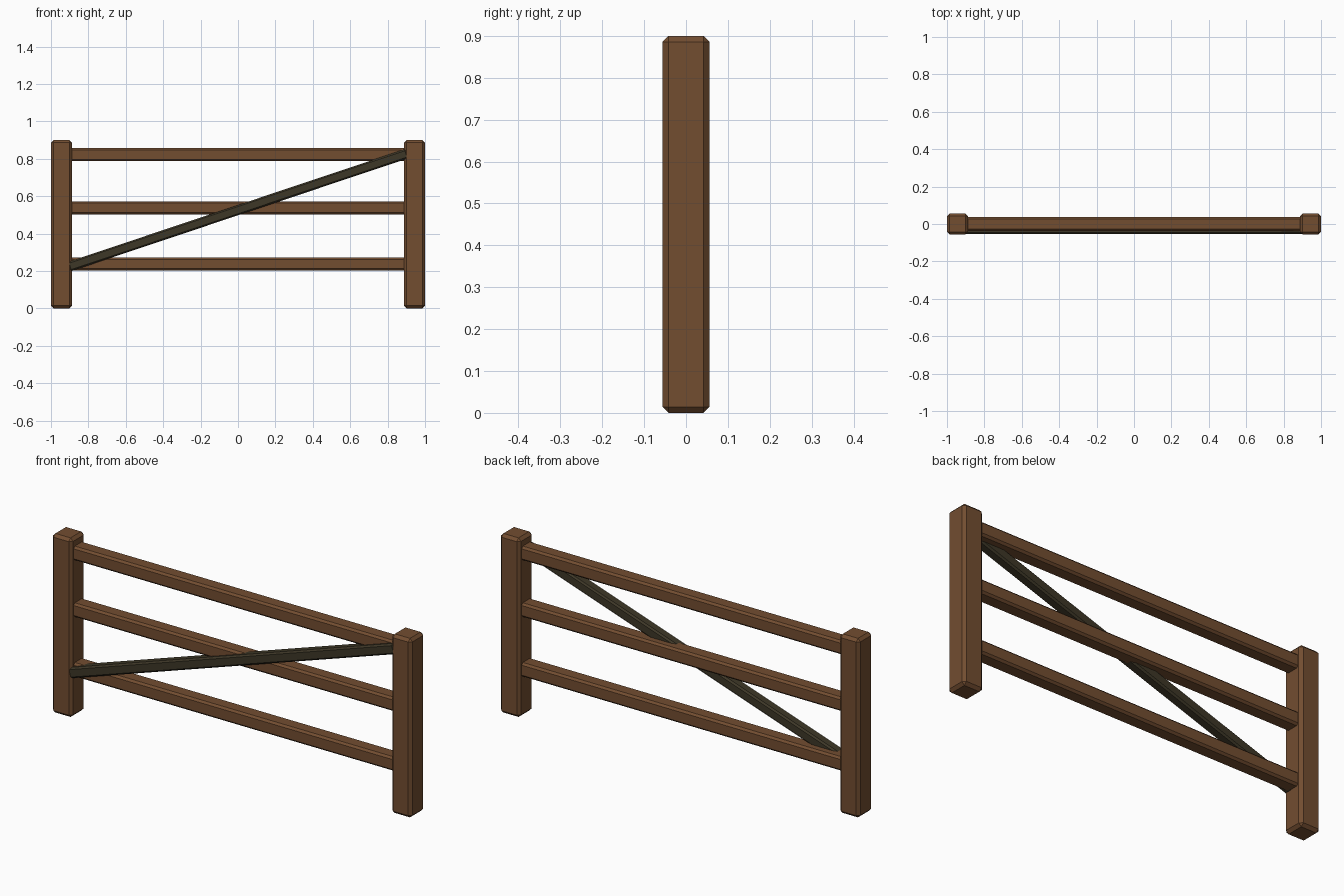
import bpy
import math

if "Cube" in bpy.data.objects:
    bpy.data.objects.remove(bpy.data.objects["Cube"])


def material(name, rgb):
    m = bpy.data.materials.new(name)
    m.diffuse_color = (*rgb, 1.0)
    m.use_nodes = True
    m.node_tree.nodes["Principled BSDF"].inputs["Base Color"].default_value = m.diffuse_color
    return m


brown = material("brown_wood", (0.17, 0.075, 0.03))
dark = material("dark_weathered_wood", (0.047, 0.038, 0.02))


def beam(name, size, location, bevel, mat, tilt=0.0):
    """Box beam with single-segment chamfered edges."""
    bpy.ops.mesh.primitive_cube_add(size=1, location=location, rotation=(0, tilt, 0))
    ob = bpy.context.object
    ob.name = name
    ob.scale = size
    bpy.ops.object.transform_apply(location=False, rotation=False, scale=True)
    mod = ob.modifiers.new("chamfer", "BEVEL")
    mod.width = bevel
    mod.segments = 1
    mod.limit_method = 'ANGLE'
    ob.data.materials.append(mat)
    return ob


# Upright posts
for side, x in (("left", -0.944), ("right", 0.944)):
    beam(f"{side}_post", (0.112, 0.112, 0.9), (x, 0, 0.45), 0.014, brown)

# Horizontal rails, ends hidden inside the posts
for label, z in (("bottom", 0.237), ("middle", 0.537), ("top", 0.822)):
    beam(f"{label}_rail", (1.84, 0.075, 0.07), (0, 0, z), 0.01, brown)

# Diagonal brace on the front
x0, z0, x1, z1 = -0.905, 0.222, 0.905, 0.828
beam("diagonal_brace", (math.hypot(x1 - x0, z1 - z0), 0.052, 0.052),
     ((x0 + x1) / 2, -0.028, (z0 + z1) / 2), 0.008, dark,
     tilt=-math.atan2(z1 - z0, x1 - x0))
